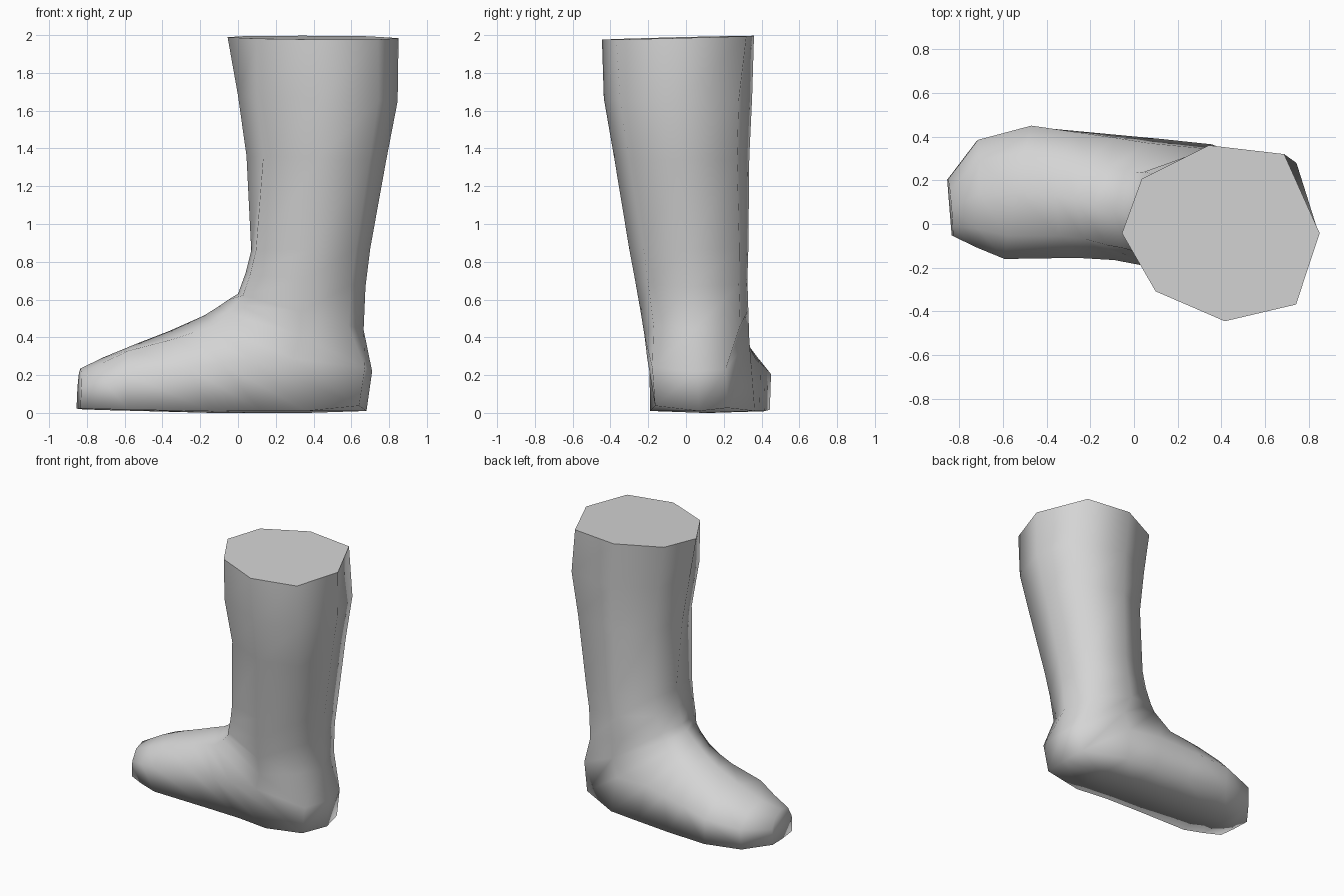
import bpy, bmesh

cube = bpy.data.objects.get("Cube")
if cube:
    bpy.data.objects.remove(cube, do_unlink=True)

grey = bpy.data.materials.new("plain grey")
grey.use_nodes = True
COLOUR = (0.66, 0.66, 0.66, 1)
grey.diffuse_color = COLOUR
grey.node_tree.nodes["Principled BSDF"].inputs["Base Color"].default_value = COLOUR

# Fraction from instep to heel, and width, for the seven points after the instep
PROFILES = {
    "cuff": [(.1, .62), (.44, 1), (.82, .9), (1, 0), (.88, -.81), (.52, -1), (.17, -.66)],
    "calf": [(.1, .64), (.44, 1), (.88, .82), (1, 0), (.88, -.78), (.52, -1), (.12, -.66)],
    "ankle": [(.07, .68), (.45, 1), (.88, .85), (1, 0), (.88, -.76), (.5, -1), (.04, -.7)],
    "heel": [(.08, .64), (.55, 1), (.97, .55), (1, 0), (.95, -.85), (.5, -1), (.07, -.66)],
    "foot": [(.13, .62), (.45, 1), (.98, .98), (1, 0), (.98, -.98), (.45, -1), (.1, -.65)],
}

# Sections from the shaft opening, around the heel, to the toe:
# instep x, z, heel or sole x, z, width from y to y, profile, sideways skew
SECTIONS = [
    (-.055, 1.99, .85, 1.985, -.445, .36, "cuff"),
    (.0, 1.68, .845, 1.65, -.435, .35, "calf"),
    (.045, 1.36, .785, 1.34, -.38, .335, "calf"),
    (.07, .86, .70, .87, -.30, .33, "ankle"),
    (.04, .74, .675, .67, -.27, .325, "ankle"),
    (.0, .63, .665, .44, -.24, .33, "ankle"),
    (-.05, .60, .71, .22, -.22, .335, "heel"),
    (-.10, .565, .68, .01, -.205, .345, "heel"),
    (-.18, .515, .37, .0, -.195, .37, "foot"),
    (-.27, .475, .13, .0, -.165, .395, "foot"),
    (-.36, .435, -.14, .0, -.155, .42, "foot"),
    (-.54, .365, -.52, .01, -.16, .45, "foot", .2),
    (-.71, .295, -.72, .015, -.11, .385, "foot"),
    (-.835, .235, -.845, .02, -.055, .205, "foot", -.08),
]


def section(ax, az, bx, bz, y0, y1, profile, skew=0):
    """Eight points around one section, from the instep round to the heel or sole."""
    mid, half = (y0 + y1) / 2, (y1 - y0) / 2
    tilt = .025 if profile == "cuff" else 0
    points = []
    for t, w in [(0, 0)] + PROFILES[profile]:
        side = half * w
        y = mid + side
        points.append((ax + (bx - ax) * t + skew * side, y, az + (bz - az) * t + tilt * y))
    return points


# Boot: one bent loft, closed at the opening and the toe
bm = bmesh.new()
rings = [[bm.verts.new(p) for p in section(*s)] for s in SECTIONS]
for upper, lower in zip(rings, rings[1:]):
    for i in range(8):
        j = (i + 1) % 8
        bm.faces.new((upper[i], upper[j], lower[j], lower[i]))
opening = bm.faces.new(rings[0])
bm.faces.new(rings[-1])
bmesh.ops.recalc_face_normals(bm, faces=bm.faces[:])

# Smooth all over, with a crisp flat opening
for face in bm.faces:
    face.smooth = face is not opening
for edge in opening.edges:
    edge.smooth = False

mesh = bpy.data.meshes.new("boot")
bm.to_mesh(mesh)
bm.free()
mesh.materials.append(grey)
boot = bpy.data.objects.new("boot", mesh)
bpy.context.collection.objects.link(boot)
